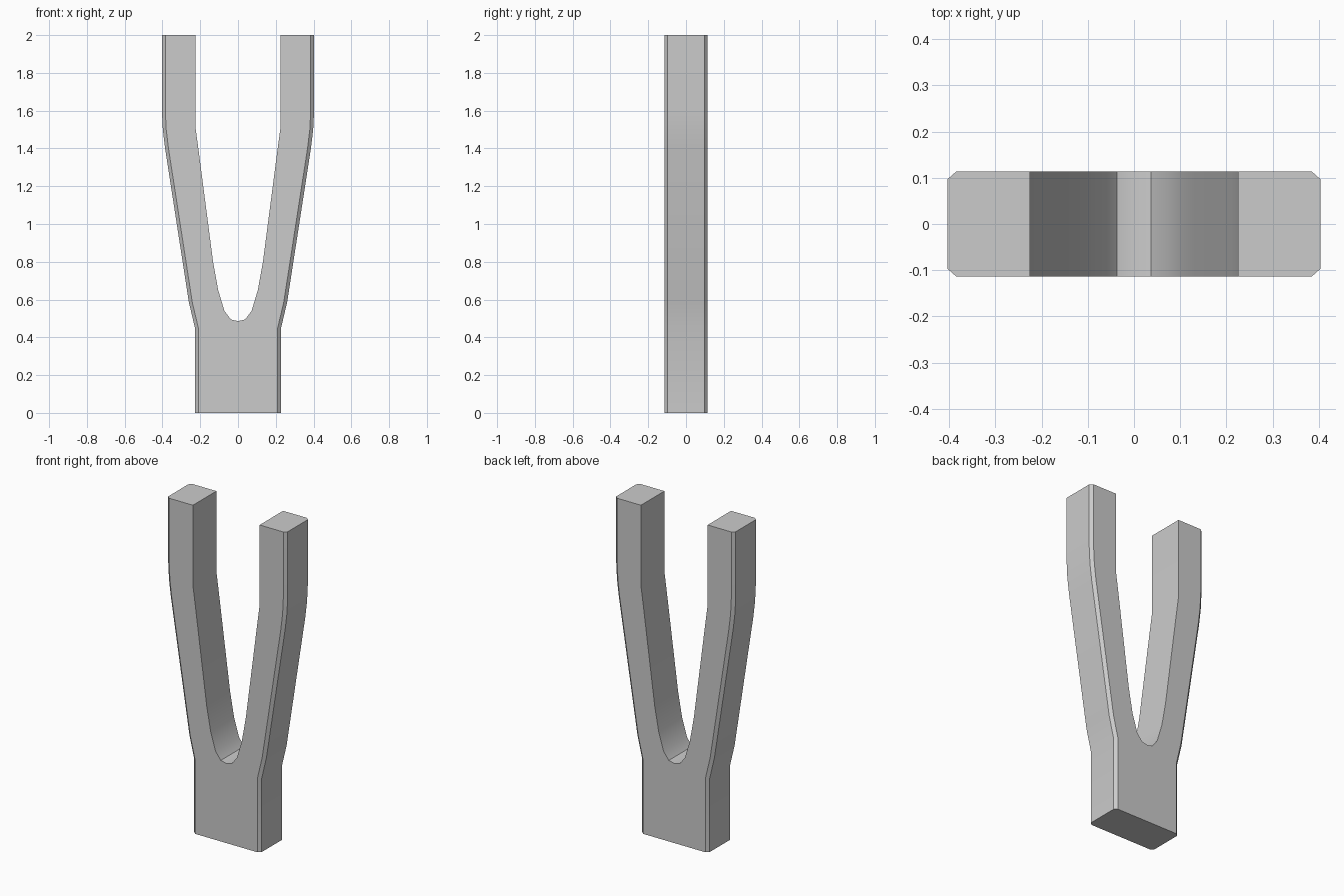
import bpy
import bmesh

cube = bpy.data.objects.get("Cube")
if cube:
    bpy.data.objects.remove(cube, do_unlink=True)

HALF_DEPTH, CHAMFER_X, CHAMFER_Y = 0.113, 0.018, 0.016

# Right half of the silhouette: outer side going up, inner side going down
outer = [(0.228, 0), (0.228, 0.45), (0.26, 0.585), (0.386, 1.4),
         (0.398, 1.5), (0.403, 1.6), (0.403, 2)]
inner = [(0.225, 2), (0.225, 1.51), (0.21, 1.4), (0.132, 0.8), (0.105, 0.65),
         (0.072, 0.54), (0.037, 0.494), (0, 0.486)]


def outline(inset):
    """Full mirrored silhouette with its outer sides pulled in by inset."""
    right = [(x - inset, z) for x, z in outer] + inner
    return right + [(-x, z) for x, z in reversed(right[:-1])]


# Stack four outlines through the depth and bridge them
bm = bmesh.new()
side = HALF_DEPTH - CHAMFER_Y
layers = [(-HALF_DEPTH, CHAMFER_X), (-side, 0), (side, 0), (HALF_DEPTH, CHAMFER_X)]
loops = [[bm.verts.new((x, y, z)) for x, z in outline(inset)] for y, inset in layers]
for a, b in zip(loops, loops[1:]):
    for i in range(len(a)):
        j = (i + 1) % len(a)
        bm.faces.new((a[i], a[j], b[j], b[i]))

# Front and back faces
bm.faces.new(loops[0])
bm.faces.new(loops[-1])
bmesh.ops.recalc_face_normals(bm, faces=bm.faces)

mesh = bpy.data.meshes.new("forked_bracket")
bm.to_mesh(mesh)
bm.free()
bracket = bpy.data.objects.new("forked_bracket", mesh)
bpy.context.collection.objects.link(bracket)

# Single plain grey
grey = bpy.data.materials.new("light_grey")
grey.use_nodes = True
colour = (0.6, 0.6, 0.6, 1)
grey.diffuse_color = colour
grey.node_tree.nodes["Principled BSDF"].inputs["Base Color"].default_value = colour
mesh.materials.append(grey)

# Smooth the curved sides, keep chamfers and ends crisp
bpy.context.view_layer.objects.active = bracket
bracket.select_set(True)
bpy.ops.object.shade_smooth_by_angle(angle=0.5)
